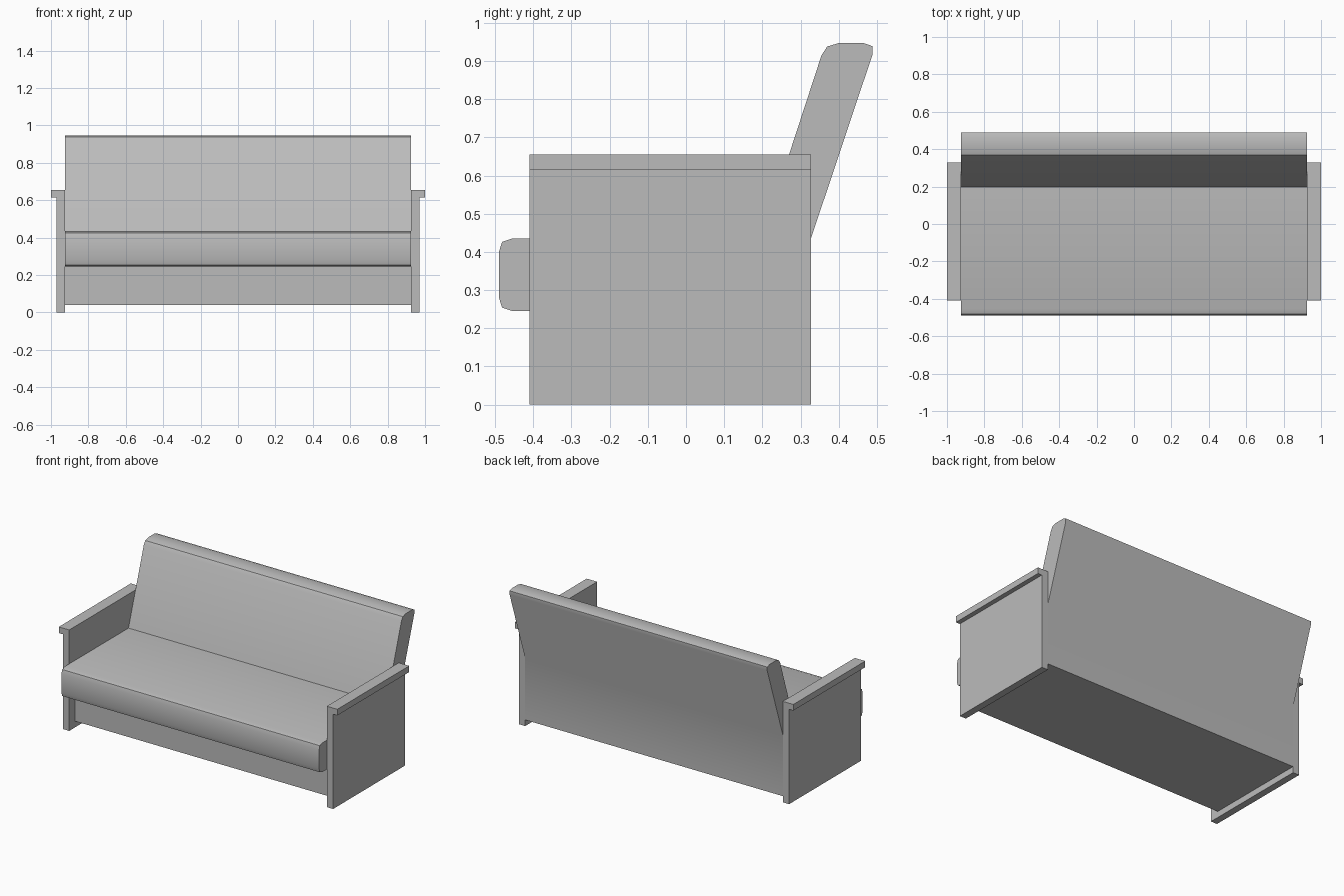
import bpy
import bmesh
from math import radians

if "Cube" in bpy.data.objects:
    bpy.data.objects.remove(bpy.data.objects["Cube"], do_unlink=True)

GREY = (0.5, 0.5, 0.5, 1.0)
mat = bpy.data.materials.new("plain grey")
mat.use_nodes = True
mat.diffuse_color = GREY
mat.node_tree.nodes["Principled BSDF"].inputs["Base Color"].default_value = GREY


def extrude(name, points, vector):
    """Closed solid made by sweeping a flat profile along a vector."""
    bm = bmesh.new()
    face = bm.faces.new([bm.verts.new(p) for p in points])
    swept = bmesh.ops.extrude_face_region(bm, geom=[face], use_keep_orig=True)
    verts = [g for g in swept["geom"] if isinstance(g, bmesh.types.BMVert)]
    bmesh.ops.translate(bm, verts=verts, vec=vector)
    bmesh.ops.recalc_face_normals(bm, faces=bm.faces)
    mesh = bpy.data.meshes.new(name)
    bm.to_mesh(mesh)
    bm.free()
    mesh.materials.append(mat)
    obj = bpy.data.objects.new(name, mesh)
    bpy.context.collection.objects.link(obj)
    return obj


HALF = 0.925          # half width between the arms
FRONT, BACK = -0.41, 0.328
SEAT = 0.435

# Base, overhanging seat and leaning backrest share one side profile
profile = [
    (-0.35, 0.04), (-0.35, 0.245),
    # rounded seat front
    (-0.455, 0.245), (-0.482, 0.254), (-0.49, 0.28),
    (-0.49, 0.40), (-0.482, 0.426), (-0.455, SEAT),
    # backrest with rounded top
    (0.198, SEAT), (0.355, 0.915), (0.37, 0.938), (0.40, 0.947),
    (0.465, 0.947), (0.488, 0.939), (0.488, 0.915),
    # back of the base
    (BACK, 0.437), (BACK, 0.04),
]
body = extrude("seat_and_backrest", [(-HALF, y, z) for y, z in profile], (2 * HALF, 0, 0))
bpy.ops.object.select_all(action="DESELECT")
body.select_set(True)
bpy.context.view_layer.objects.active = body
bpy.ops.object.shade_smooth_by_angle(angle=radians(40))

# Arms: side panel with a cap that overhangs outwards
arm = [(HALF, 0), (0.97, 0), (0.97, 0.615), (1.0, 0.615), (1.0, 0.655), (HALF, 0.655)]
for name, side in (("left_arm", 1), ("right_arm", -1)):
    extrude(name, [(side * x, FRONT, z) for x, z in arm], (0, BACK - FRONT, 0))
